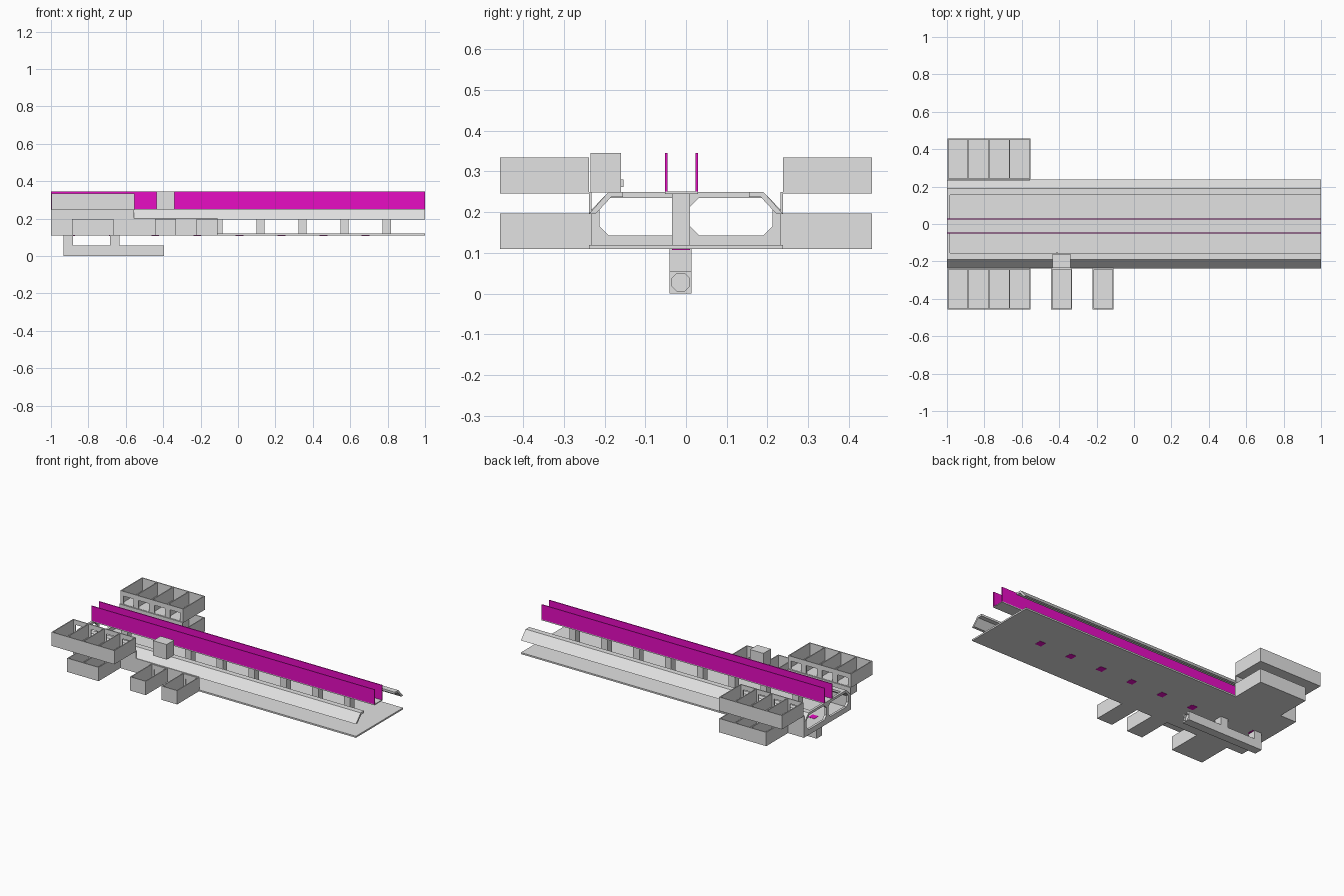
import bpy, bmesh, math
from mathutils import Matrix, Vector

if "Cube" in bpy.data.objects:
    bpy.data.objects.remove(bpy.data.objects["Cube"], do_unlink=True)


def material(name, rgb):
    m = bpy.data.materials.new(name)
    m.use_nodes = True
    m.diffuse_color = (*rgb, 1)
    m.node_tree.nodes["Principled BSDF"].inputs["Base Color"].default_value = (*rgb, 1)
    return m


GREY = material("light grey", (0.76, 0.76, 0.76))
MAGENTA = material("magenta", (1.0, 0.005, 0.69))


def finish(name, bm, mat):
    bmesh.ops.recalc_face_normals(bm, faces=bm.faces[:])
    me = bpy.data.meshes.new(name)
    bm.to_mesh(me)
    bm.free()
    me.materials.append(mat)
    ob = bpy.data.objects.new(name, me)
    bpy.context.scene.collection.objects.link(ob)
    return ob


def add_box(bm, x, y, z):
    """Add a box given its (low, high) range on each axis."""
    centre = Vector([(a + b) / 2 for a, b in (x, y, z)])
    size = [abs(b - a) for a, b in (x, y, z)]
    bmesh.ops.create_cube(bm, size=1, matrix=Matrix.Translation(centre) @ Matrix.Diagonal((*size, 1)))


def box(name, x, y, z, mat=GREY):
    bm = bmesh.new()
    add_box(bm, x, y, z)
    return finish(name, bm, mat)


def extrude_x(name, outline, x0, x1, mat=GREY):
    """Sweep a closed (y, z) outline from x0 to x1."""
    bm = bmesh.new()
    face = bm.faces.new([bm.verts.new((x0, y, z)) for y, z in outline])
    new = bmesh.ops.extrude_face_region(bm, geom=[face])["geom"]
    bmesh.ops.translate(bm, vec=(x1 - x0, 0, 0), verts=[v for v in new if isinstance(v, bmesh.types.BMVert)])
    return finish(name, bm, mat)


def cut(target, cutter):
    cutter.hide_render = True
    cutter.hide_viewport = True
    cutter.display_type = "WIRE"
    mod = target.modifiers.new("opening", "BOOLEAN")
    mod.object = cutter
    mod.operation = "DIFFERENCE"
    mod.solver = "EXACT"


CELL = 0.111
WALL = 0.006
HULL = 0.238
STEP = 0.225

# Base plate with a row of coloured pads along the centre
box("floor_plate", (-1, 1), (-HULL, HULL), (0.109, 0.119))
for i in range(8):
    x = 0.6825 - STEP * i
    box("floor_pad", (x - 0.021, x + 0.021), (-0.034, 0.01), (0.1075, 0.1205), MAGENTA)

# Central columns carrying the channel
for i in range(8):
    x = 0.795 - STEP * i
    box("column", (x - 0.022, x + 0.022), (-0.034, 0.01), (0.119, 0.246))
box("channel_floor", (-1, 1), (-0.051, 0.029), (0.245, 0.251))
for y in (-0.051, 0.023):
    box("channel_fin", (-1, 1), (y, y + WALL), (0.251, 0.345), MAGENTA)

# Folded roof edges running the full length
for s in (-1, 1):
    profile = [(0.238, 0.196), (0.19, 0.25), (0.155, 0.25), (0.155, 0.237), (0.184, 0.237), (0.222, 0.196)]
    extrude_x("roof_edge", [(s * y, z) for y, z in profile], -1, 1)

# End frame with two eight-sided openings
frame = extrude_x("end_frame", [(-HULL, 0.119), (HULL, 0.119), (HULL, 0.2), (0.19, 0.25),
                                (-0.19, 0.25), (-HULL, 0.2)], -1, -0.985)
for s in (-1, 1):
    a, b, lo, hi, c = 0.01, 0.212, 0.143, 0.235, 0.022
    hole = [(a + c, lo), (b - c, lo), (b, lo + c), (b, hi - c), (b - c, hi), (a + c, hi), (a, hi - c), (a, lo + c)]
    cut(frame, extrude_x("frame_cutter", [(s * y, z) for y, z in hole], -1.1, -0.9))

# Side walls behind the docked bays
box("right_wall_tall", (-1, -0.555), (-HULL, -HULL + WALL), (0.119, 0.25))
box("right_wall_low", (-0.555, -0.11), (-HULL, -HULL + WALL), (0.119, 0.2))
box("left_wall", (-1, -0.555), (HULL - WALL, HULL), (0.119, 0.25))


def bay_row(name, first, count, side, z0, z1):
    """Open-topped bays with a doorway for each cell on the hull side."""
    x0 = -0.998 + CELL * first
    x1 = x0 + CELL * count
    near, far = side * HULL, side * 0.457
    inner = (near, near + side * WALL)
    bm = bmesh.new()
    add_box(bm, (x0, x1), (near, far), (z0, z0 + WALL))
    add_box(bm, (x0, x1), (far - side * WALL, far), (z0, z1))
    add_box(bm, (x0, x1), inner, (z1 - 0.03, z1))
    for i in range(count + 1):
        x = min(max(x0 + CELL * i, x0 + WALL / 2), x1 - WALL / 2)
        add_box(bm, (x - WALL / 2, x + WALL / 2), (near, far), (z0, z1))
        add_box(bm, (max(x - 0.018, x0), min(x + 0.018, x1)), inner, (z0, z1))
    finish(name, bm, GREY)


# Upper bays on both sides, lower bays in separate groups
for side, label in ((-1, "right"), (1, "left")):
    bay_row(label + "_upper_bays", 0, 4, side, 0.246, 0.334)
bay_row("left_lower_bays", 1, 3, 1, 0.109, 0.197)
for first, count in ((1, 2), (5, 1), (7, 1)):
    bay_row("right_lower_bays", first, count, -1, 0.109, 0.197)

# Control cabin on the roof edge
box("cabin", (-0.435, -0.34), (-0.235, -0.16), (0.249, 0.345))
box("cabin_handle", (-0.416, -0.406), (-0.16, -0.153), (0.262, 0.28))

# Slung pod with an eight-sided nozzle recess
for x in (-0.933, -0.685):
    box("pod_pylon", (x, x + 0.052), (-0.04, 0.014), (0.05, 0.11))
pod = box("pod", (-0.933, -0.395), (-0.04, 0.014), (0, 0.055))
ring = [math.radians(22.5 + 45 * i) for i in range(8)]
octagon = [(-0.013 + 0.024 * math.cos(t), 0.0275 + 0.024 * math.sin(t)) for t in ring]
cut(pod, extrude_x("nozzle_cutter", octagon, -0.41, -0.35))
